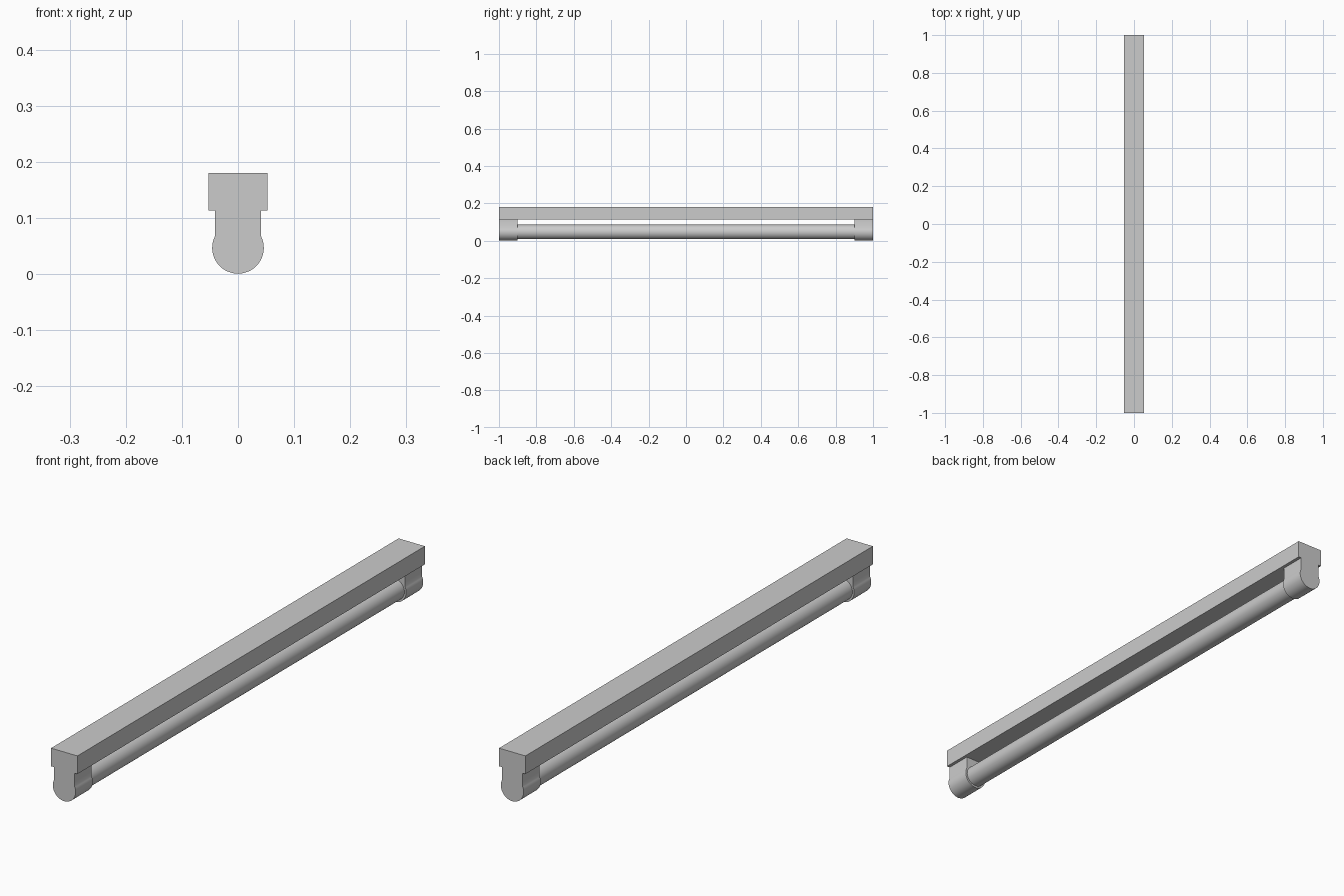
import bpy, bmesh, math

if "Cube" in bpy.data.objects:
    bpy.data.objects.remove(bpy.data.objects["Cube"])

R_CAP, Z_AXIS = 0.046, 0.047
R_TUBE = 0.039
NECK, Z_HOUSING, Z_TOP = 0.041, 0.114, 0.18


def extrude_profile(name, points, y0, y1):
    """Extrude an x-z outline along y into a closed solid."""
    bm = bmesh.new()
    face = bm.faces.new([bm.verts.new((x, y0, z)) for x, z in points])
    ext = bmesh.ops.extrude_face_region(bm, geom=[face])
    moved = [v for v in ext["geom"] if isinstance(v, bmesh.types.BMVert)]
    bmesh.ops.translate(bm, verts=moved, vec=(0, y1 - y0, 0))
    bmesh.ops.recalc_face_normals(bm, faces=bm.faces)
    mesh = bpy.data.meshes.new(name)
    bm.to_mesh(mesh)
    bm.free()
    obj = bpy.data.objects.new(name, mesh)
    bpy.context.collection.objects.link(obj)
    bpy.context.view_layer.objects.active = obj
    bpy.ops.object.select_all(action='DESELECT')
    obj.select_set(True)
    bpy.ops.object.shade_smooth_by_angle(angle=math.radians(25))
    return obj


def arc(radius, start, end, n):
    return [(radius * math.cos(start + (end - start) * i / n),
             Z_AXIS + radius * math.sin(start + (end - start) * i / n))
            for i in range(n + 1)]


# Long rectangular housing
w = 0.053
extrude_profile("housing", [(-w, Z_HOUSING), (w, Z_HOUSING), (w, Z_TOP), (-w, Z_TOP)], -1, 1)

# End holders: round socket below a straight neck
a = math.acos(NECK / R_CAP)
holder = [(NECK, Z_HOUSING), (-NECK, Z_HOUSING)] + arc(R_CAP, math.pi - a, 2 * math.pi + a, 32)
for label, s in (("front", -1), ("back", 1)):
    extrude_profile(label + "_lamp_holder", holder, s * 1.0, s * 0.902)

# Fluorescent tube between the holders
extrude_profile("lamp_tube", arc(R_TUBE, 0, 2 * math.pi, 40)[:-1], -0.91, 0.91)
